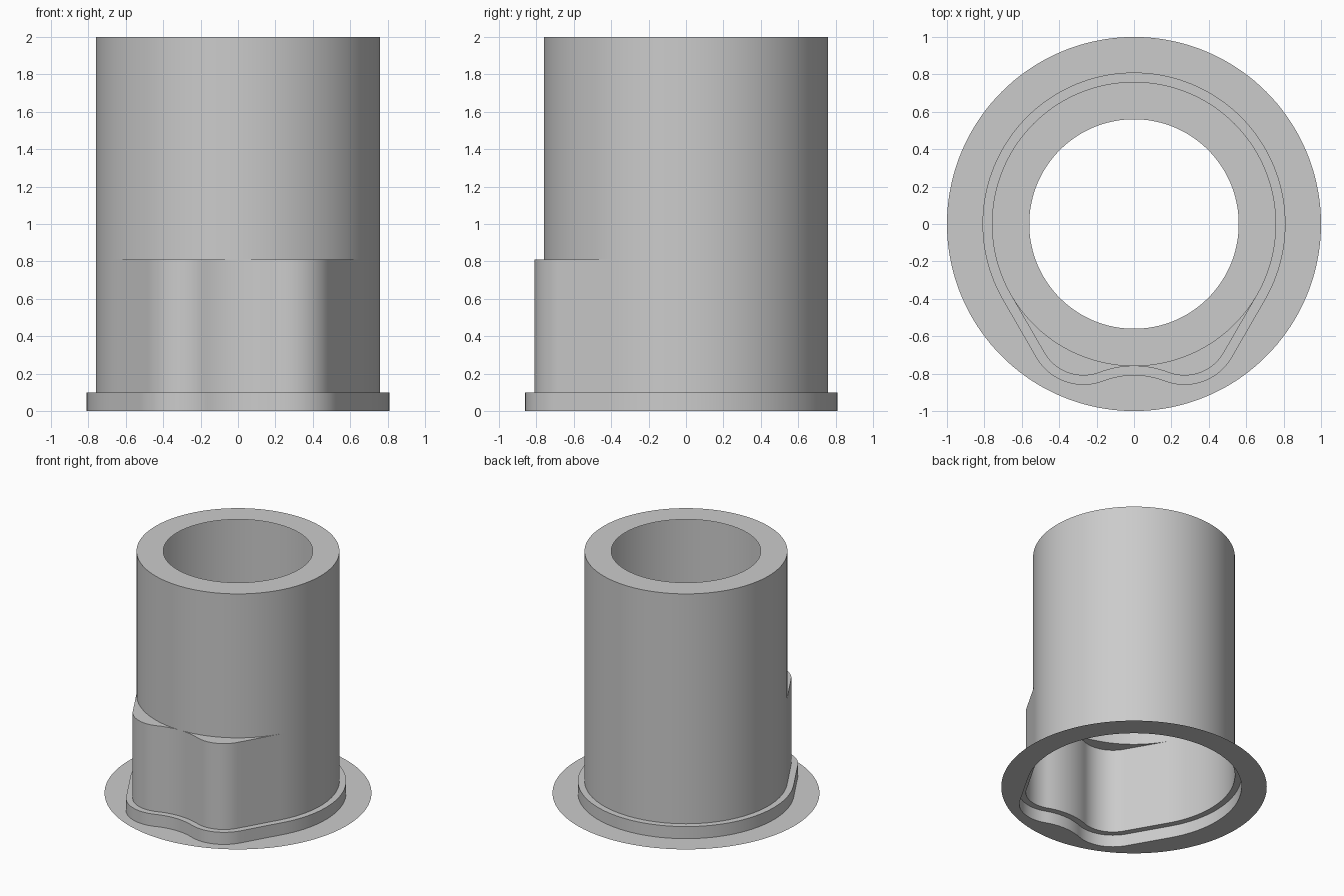
import bpy, bmesh, math

if "Cube" in bpy.data.objects:
    bpy.data.objects.remove(bpy.data.objects["Cube"], do_unlink=True)

grey = bpy.data.materials.new("light grey")
grey.use_nodes = True
colour = (0.6, 0.6, 0.6, 1)
grey.diffuse_color = colour
grey.node_tree.nodes["Principled BSDF"].inputs["Base Color"].default_value = colour

RADIUS = 0.76                      # main tube
LOBE_X, LOBE_Y, LOBE_R = 0.27, -0.568, 0.242
NOTCH_R = 0.512                    # concave arc between the two lobes
NOTCH_Y = -RADIUS - NOTCH_R
NOTCH_ANGLE = math.degrees(math.asin(LOBE_X / (LOBE_R + NOTCH_R)))


def arc(cx, cy, r, start, end, steps):
    angles = [math.radians(start + (end - start) * i / steps) for i in range(steps + 1)]
    return [(cx + r * math.cos(a), cy + r * math.sin(a)) for a in angles]


def outline(offset=0):
    """Round outline with two lobes on the front, grown by offset."""
    half = arc(0, NOTCH_Y, NOTCH_R - offset, 90, 90 - NOTCH_ANGLE, 8)
    half += arc(LOBE_X, LOBE_Y, LOBE_R + offset, -90 - NOTCH_ANGLE, -30, 20)[1:]
    # straight flank, subdivided so the circular rims stay round
    last, tangent = half[-1], arc(0, 0, RADIUS + offset, -30, 90, 48)
    for i in range(1, 8):
        t = i / 8
        half.append(tuple(a + (b - a) * t for a, b in zip(last, tangent[0])))
    half += tangent
    return half + [(-x, y) for x, y in half[-2:0:-1]]


def circle(r):
    """Circle whose points line up with the lobed outline."""
    return [(r * x / math.hypot(x, y), r * y / math.hypot(x, y)) for x, y in outline()]


def sheet(name, loops):
    """Thin skin through successive (outline, height) loops."""
    bm = bmesh.new()
    rings = [[bm.verts.new((x, y, z)) for x, y in pts] for pts, z in loops]
    for low, high in zip(rings, rings[1:]):
        n = len(low)
        for i in range(n):
            j = (i + 1) % n
            bm.faces.new((low[i], low[j], high[j], high[i]))
    bmesh.ops.remove_doubles(bm, verts=bm.verts, dist=0.0005)
    mesh = bpy.data.meshes.new(name)
    bm.to_mesh(mesh)
    bm.free()
    mesh.materials.append(grey)
    obj = bpy.data.objects.new(name, mesh)
    bpy.context.collection.objects.link(obj)
    bpy.ops.object.select_all(action="DESELECT")
    obj.select_set(True)
    bpy.context.view_layer.objects.active = obj
    bpy.ops.object.shade_smooth_by_angle(angle=math.radians(30))


body, collar, tube = outline(), outline(0.05), circle(RADIUS)

# Flat base flange, open underneath
sheet("base_flange", [(circle(1), 0), (collar, 0)])
# Low collar with its narrow step
sheet("collar", [(collar, 0), (collar, 0.1), (body, 0.1)])
# Lobed lower wall
sheet("lobed_body", [(body, 0.1), (body, 0.81)])
# Crescent ledges on top of the lobes
sheet("lobe_ledges", [(body, 0.81), (tube, 0.81)])
# Upper tube with inward rim around the opening
sheet("upper_tube", [(tube, 0.81), (tube, 2), (circle(0.56), 2)])
